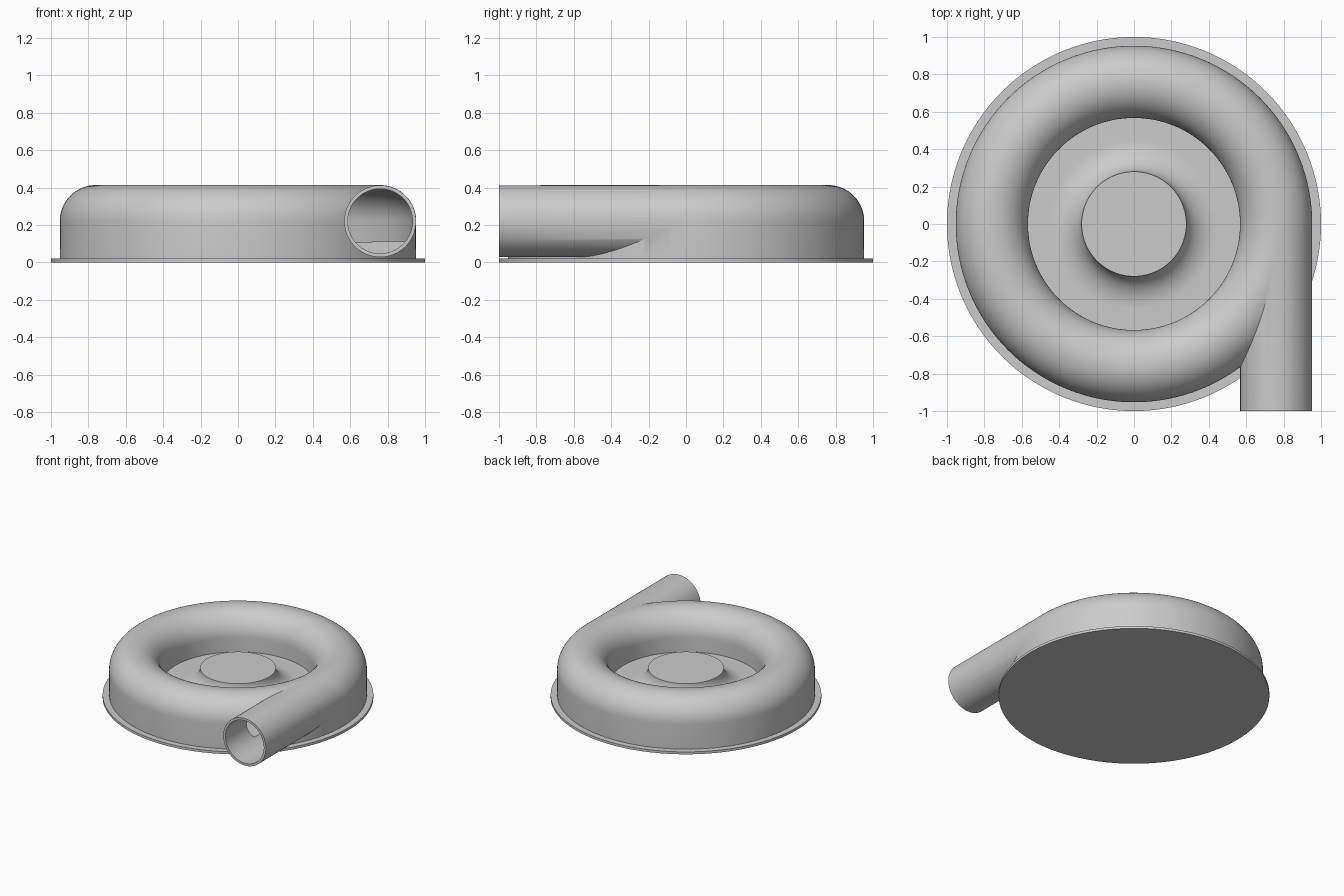
import bpy, bmesh, math

cube = bpy.data.objects.get("Cube")
if cube:
    bpy.data.objects.remove(cube, do_unlink=True)

RING, TUBE, MID = 0.76, 0.192, 0.22      # volute centre radius, tube radius, height
WALL, FLOOR, STEPS = 0.018, 0.105, 128

grey = bpy.data.materials.new("plain grey")
grey.use_nodes = True
grey.diffuse_color = (0.6, 0.6, 0.6, 1)
grey.node_tree.nodes["Principled BSDF"].inputs["Base Color"].default_value = (0.6, 0.6, 0.6, 1)


def arc(cx, cz, rx, rz, start, end, count):
    angles = [math.radians(start + (end - start) * i / count) for i in range(count + 1)]
    return [(cx + rx * math.cos(a), cz + rz * math.sin(a)) for a in angles]


def finish(bm, name):
    bmesh.ops.recalc_face_normals(bm, faces=bm.faces)
    mesh = bpy.data.meshes.new(name)
    bm.to_mesh(mesh)
    bm.free()
    mesh.materials.append(grey)
    obj = bpy.data.objects.new(name, mesh)
    bpy.context.collection.objects.link(obj)
    return obj


def revolve(name, profile, closed):
    """Turn a radius/height profile around the z axis."""
    bm = bmesh.new()
    verts = [bm.verts.new((r, 0, z)) for r, z in profile]
    edges = [bm.edges.new(pair) for pair in zip(verts, verts[1:])]
    if closed:
        edges.append(bm.edges.new((verts[-1], verts[0])))
    bmesh.ops.spin(bm, geom=verts + edges, cent=(0, 0, 0), axis=(0, 0, 1),
                   angle=math.tau, steps=STEPS)
    bmesh.ops.remove_doubles(bm, verts=bm.verts, dist=0.0001)
    return finish(bm, name)


def extrude_y(name, section, y0, y1):
    """Extrude an x/z section along y."""
    bm = bmesh.new()
    face = bm.faces.new([bm.verts.new((x, y0, z)) for x, z in section])
    new = bmesh.ops.extrude_face_region(bm, geom=[face])["geom"]
    bmesh.ops.translate(bm, vec=(0, y1 - y0, 0),
                        verts=[v for v in new if isinstance(v, bmesh.types.BMVert)])
    return finish(bm, name)


def combine(target, other, operation):
    mod = target.modifiers.new(operation.lower(), 'BOOLEAN')
    mod.operation, mod.solver, mod.object = operation, 'EXACT', other
    bpy.ops.object.select_all(action='DESELECT')
    bpy.context.view_layer.objects.active = target
    target.select_set(True)
    bpy.ops.object.modifier_apply(modifier=mod.name)
    bpy.data.objects.remove(other, do_unlink=True)


# Housing: flange, straight outer wall, rounded top, floor and flared hub
profile = [(0, 0), (1, 0), (1, 0.02), (RING + TUBE, 0.02)]
profile += arc(RING, MID, TUBE + 0.001, TUBE + 0.001, 0, 180, 32)
profile += [(RING - TUBE - 0.001, FLOOR)]
profile += arc(0.45, 0.24, 0.17, 0.24 - FLOOR, 270, 180, 14)
profile += [(0, 0.24)]
housing = revolve("volute_housing", profile, False)

# Tangential outlet pipe
combine(housing, extrude_y("outlet_pipe", arc(RING, MID, TUBE, TUBE, 0, 354.375, 63), -1, 0), 'UNION')

# Hollow ring passage with a flat floor
inner = TUBE - WALL
passage = arc(RING, MID, inner, inner, 0, 180, 24)
passage += [(RING - inner, FLOOR), (RING + inner, FLOOR)]
combine(housing, revolve("passage_cutter", passage, True), 'DIFFERENCE')

# Pipe bore: round at the mouth, flat-floored inside the housing
bore = arc(RING, MID, inner - 0.001, inner - 0.001, 0, 354.375, 63)
combine(housing, extrude_y("mouth_cutter", bore, -1.1, -0.6), 'DIFFERENCE')
flat = [p for p in bore if p[1] > FLOOR + 0.001]
combine(housing, extrude_y("bore_cutter", flat, -0.7, -0.01), 'DIFFERENCE')

bpy.ops.object.select_all(action='DESELECT')
bpy.context.view_layer.objects.active = housing
housing.select_set(True)
bpy.ops.object.shade_smooth_by_angle(angle=math.radians(30))
